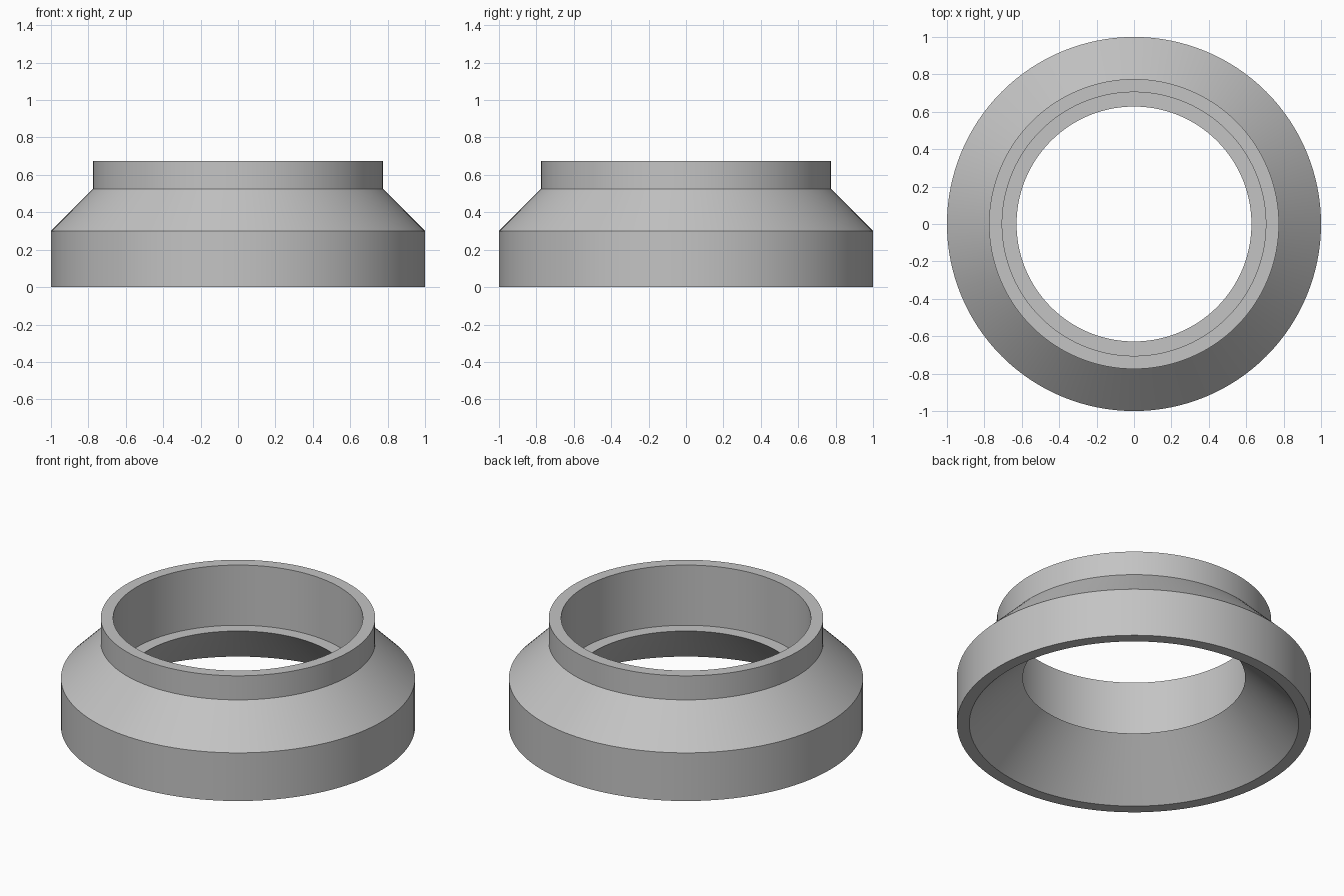
import bpy, bmesh, math

if "Cube" in bpy.data.objects:
    bpy.data.objects.remove(bpy.data.objects["Cube"])

SEGMENTS = 128

# Closed cross-section of the ring as (radius, height)
PROFILE = [
    (0.93, 0.0), (1.0, 0.0),        # bottom rim
    (1.0, 0.30), (0.775, 0.525),    # outer wall and sloped shoulder
    (0.775, 0.675), (0.705, 0.675), # collar and top lip
    (0.705, 0.30), (0.628, 0.30),   # collar bore and inner ledge
]

# Spin the section around z
bm = bmesh.new()
rings = []
for i in range(SEGMENTS):
    a = 2 * math.pi * i / SEGMENTS
    rings.append([bm.verts.new((r * math.cos(a), r * math.sin(a), z)) for r, z in PROFILE])
n = len(PROFILE)
for i in range(SEGMENTS):
    a, b = rings[i], rings[(i + 1) % SEGMENTS]
    for j in range(n):
        k = (j + 1) % n
        bm.faces.new((a[j], b[j], b[k], a[k]))
bmesh.ops.recalc_face_normals(bm, faces=bm.faces)

mesh = bpy.data.meshes.new("adapter_ring")
bm.to_mesh(mesh)
bm.free()
ring = bpy.data.objects.new("adapter_ring", mesh)
bpy.context.collection.objects.link(ring)

# Plain grey
grey = bpy.data.materials.new("grey")
grey.diffuse_color = (0.55, 0.55, 0.55, 1)
grey.use_nodes = True
grey.node_tree.nodes["Principled BSDF"].inputs["Base Color"].default_value = grey.diffuse_color
mesh.materials.append(grey)

# Smooth round walls, sharp rims
bpy.context.view_layer.objects.active = ring
ring.select_set(True)
bpy.ops.object.shade_smooth_by_angle(angle=math.radians(30))
